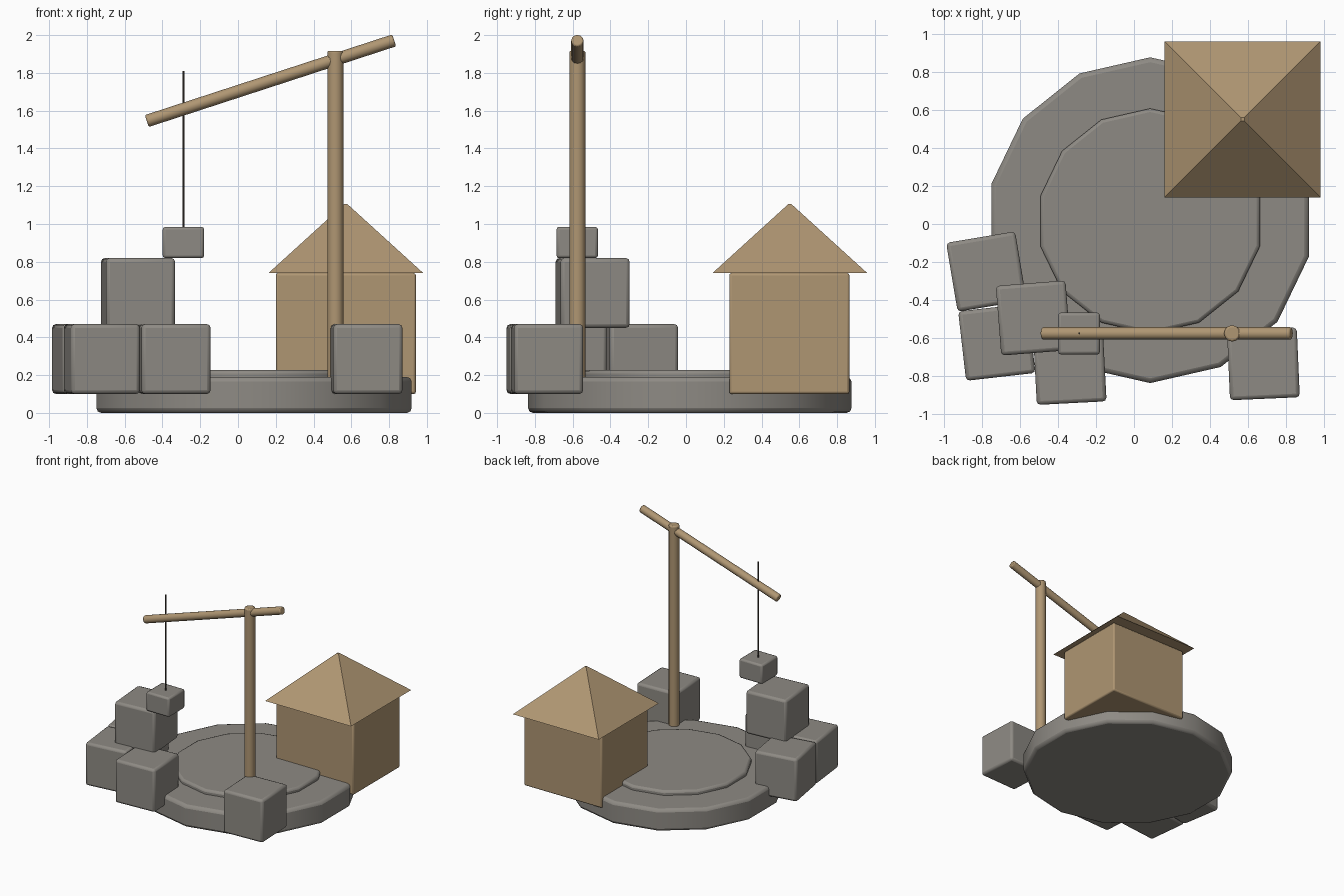
import bpy, math
from mathutils import Vector

if "Cube" in bpy.data.objects:
    bpy.data.objects.remove(bpy.data.objects["Cube"])


def material(name, rgb):
    m = bpy.data.materials.new(name)
    m.diffuse_color = (*rgb, 1)
    m.use_nodes = True
    m.node_tree.nodes["Principled BSDF"].inputs["Base Color"].default_value = m.diffuse_color
    return m


STONE = material("grey stone", (0.27, 0.255, 0.23))
WOOD = material("tan wood", (0.43, 0.305, 0.17))
ROPE = material("dark rope", (0.06, 0.05, 0.04))


def finish(name, mat, bevel):
    """Name, colour, bevel and smooth the active object."""
    o = bpy.context.object
    o.name = name
    o.data.materials.append(mat)
    bpy.ops.object.transform_apply(location=False, rotation=False, scale=True)
    bpy.ops.object.shade_smooth_by_angle(angle=math.radians(35))
    if bevel:
        b = o.modifiers.new("edge_bevel", 'BEVEL')
        b.width = bevel
        b.segments = 2
        b.limit_method = 'ANGLE'
        b.angle_limit = math.radians(40)
    return o


def box(name, mat, centre, size, turn=0.0, bevel=0.018):
    bpy.ops.mesh.primitive_cube_add(size=1, location=centre,
                                    rotation=(0, 0, math.radians(turn)))
    bpy.context.object.scale = size
    return finish(name, mat, bevel)


def rod(name, mat, start, end, radius, sides, bevel=0.0):
    """Cylinder running from start to end."""
    a, b = Vector(start), Vector(end)
    d = b - a
    bpy.ops.mesh.primitive_cylinder_add(
        vertices=sides, radius=radius, depth=d.length, location=(a + b) / 2,
        rotation=d.to_track_quat('Z', 'Y').to_euler())
    return finish(name, mat, bevel)


# Round stone platform in two tiers
rod("platform_base", STONE, (0.085, 0.02, 0), (0.085, 0.02, 0.19), 0.856, 14, 0.025)
rod("platform_top", STONE, (0.085, 0.015, 0.1), (0.085, 0.015, 0.227), 0.592, 14, 0.018)

# Wooden hut with a pyramid roof
box("hut_walls", WOOD, (0.571, 0.547, 0.42), (0.742, 0.636, 0.64), bevel=0.012)
bpy.ops.mesh.primitive_cone_add(
    vertices=4, radius1=0.41 * math.sqrt(2), radius2=0.012, depth=0.365,
    location=(0.571, 0.55, 0.74 + 0.1825), rotation=(0, 0, math.radians(45)))
finish("hut_roof", WOOD, 0)

# Crane: post, tilted beam, rope and hanging block
rod("crane_post", WOOD, (0.516, -0.575, 0.1), (0.516, -0.575, 1.917), 0.043, 12, 0.01)
rod("crane_beam", WOOD, (-0.483, -0.575, 1.545), (0.827, -0.575, 1.972), 0.033, 12, 0.008)
rod("crane_rope", ROPE, (-0.288, -0.575, 0.95), (-0.288, -0.575, 1.81), 0.005, 8)
box("hanging_block", STONE, (-0.289, -0.576, 0.902), (0.22, 0.22, 0.166), bevel=0.015)

# Loose stone blocks: x, y, bottom z, turn in degrees
blocks = [(-0.776, -0.25, 0.10, 9.5), (-0.721, -0.621, 0.10, 6.5),
          (-0.337, -0.758, 0.10, 3.0), (0.68, -0.735, 0.10, 2.5),
          (-0.529, -0.494, 0.45, 4.5)]
for i, (x, y, z, turn) in enumerate(blocks, 1):
    box(f"stone_block_{i}", STONE, (x, y, z + 0.185), (0.367, 0.367, 0.37), turn, 0.02)
